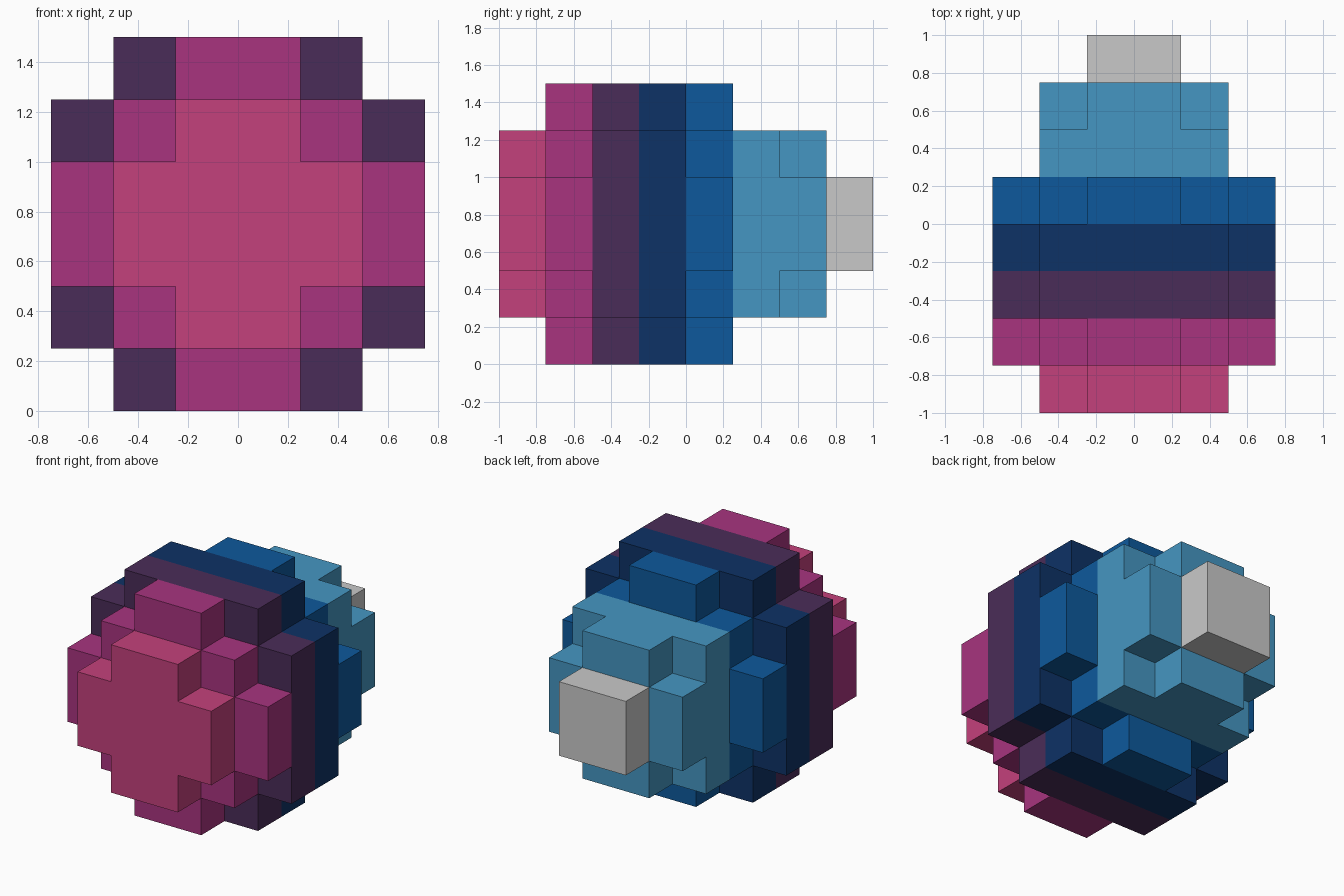
import bpy, bmesh
from mathutils import Vector

if "Cube" in bpy.data.objects:
    bpy.data.objects.remove(bpy.data.objects["Cube"])

CELL = 0.25

# Layers from front to back: name, colour, squared radius of the round slice in cells
PINK, MAGENTA, PURPLE, NAVY, BLUE, SKY, GREY = (
    ("pink", "C4417C"), ("magenta", "A8347F"), ("dark purple", "4A2C58"),
    ("navy", "0D3266"), ("blue", "0D599C"), ("sky blue", "4596C2"), ("light grey", "C9C9C9"))
LAYERS = [
    ("front_cap", PINK, 3), ("front_shoulder", MAGENTA, 7), ("front_middle_band", PURPLE, 9),
    ("back_middle_band", NAVY, 9), ("back_shoulder", BLUE, 7), ("back_taper", SKY, 5),
    ("back_cap", SKY, 3), ("tail_block", GREY, 1)]


def linear(hex_code):
    vals = [int(hex_code[i:i + 2], 16) / 255 for i in (0, 2, 4)]
    return [v / 12.92 if v <= 0.04045 else ((v + 0.055) / 1.055) ** 2.4 for v in vals] + [1]


def material(colour):
    name, code = colour
    mat = bpy.data.materials.get(name) or bpy.data.materials.new(name)
    mat.diffuse_color = linear(code)
    mat.use_nodes = True
    mat.node_tree.nodes["Principled BSDF"].inputs["Base Color"].default_value = mat.diffuse_color
    return mat


def filled(x, y, z):
    """True where the blocky ball has a cell (x, z run 0-5, y runs 0-7)."""
    if not 0 <= y < len(LAYERS):
        return False
    return (x - 2.5) ** 2 + (z - 2.5) ** 2 < LAYERS[y][2]


def build_layer(y, name, colour):
    """One slice of cubes, keeping only the outward faces of the whole model."""
    bm = bmesh.new()
    for x in range(6):
        for z in range(6):
            if not filled(x, y, z):
                continue
            centre = Vector((x - 2.5, y - 3.5, z + 0.5))
            for axis in range(3):
                for sign in (-1, 1):
                    n = Vector((0, 0, 0))
                    n[axis] = sign
                    if filled(x + int(n.x), y + int(n.y), z + int(n.z)):
                        continue
                    u = Vector((0, 0, 0))
                    u[(axis + 1) % 3] = 0.5
                    v = n.cross(u)
                    c = centre + n / 2
                    corners = (c - u - v, c + u - v, c + u + v, c - u + v)
                    bm.faces.new([bm.verts.new(p * CELL) for p in corners])
    bmesh.ops.remove_doubles(bm, verts=bm.verts[:], dist=0.001)
    mesh = bpy.data.meshes.new(name)
    bm.to_mesh(mesh)
    bm.free()
    mesh.materials.append(material(colour))
    bpy.context.collection.objects.link(bpy.data.objects.new(name, mesh))


for i, (name, colour, _) in enumerate(LAYERS):
    build_layer(i, name, colour)
